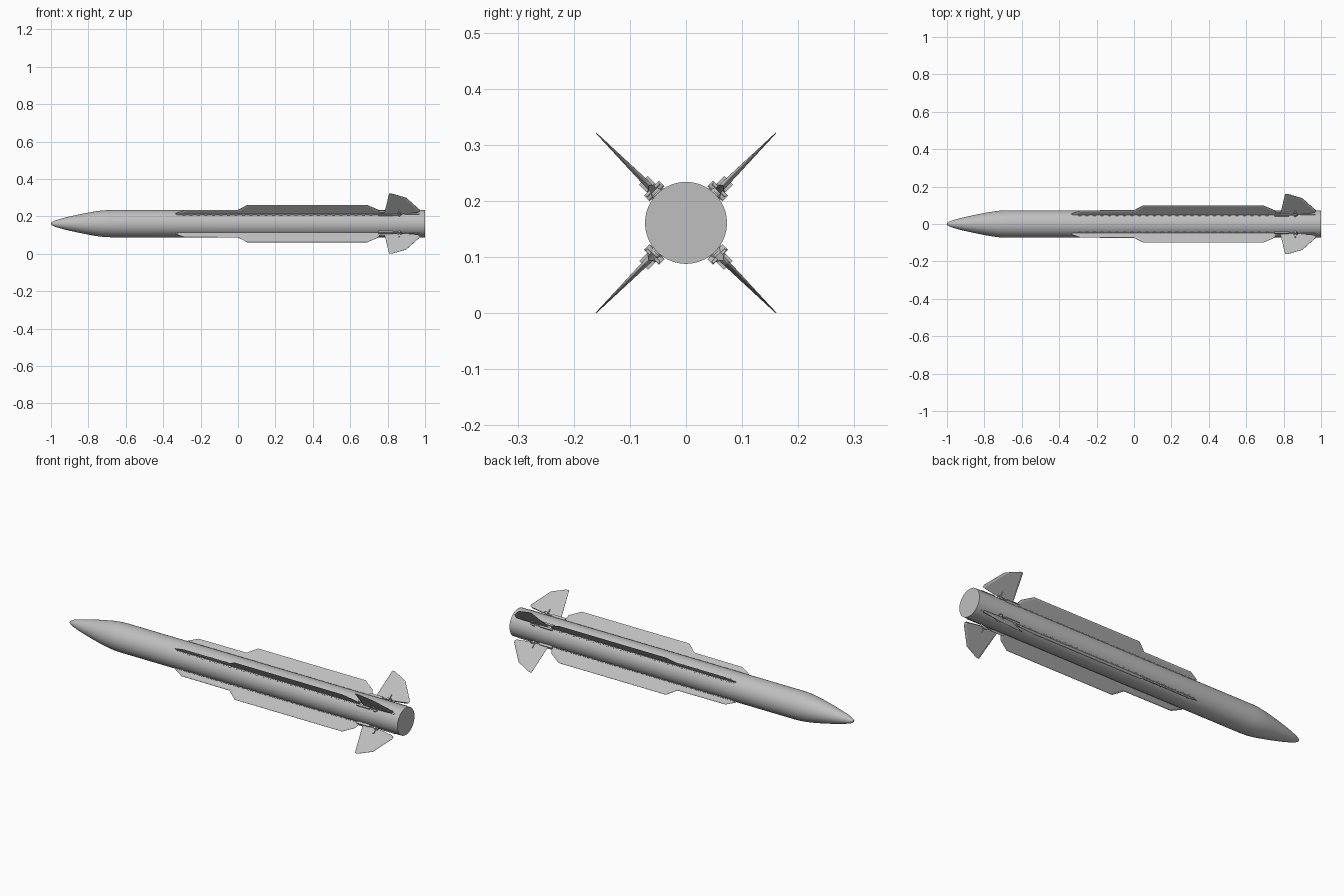
import bpy, bmesh
from math import pi, radians
from mathutils import Matrix, Vector

cube = bpy.data.objects.get("Cube")
if cube:
    bpy.data.objects.remove(cube, do_unlink=True)

AXIS_Z = 0.161
RADIUS = 0.073
QUADRANTS = [("upper_back", 45), ("upper_front", 135),
             ("lower_front", 225), ("lower_back", 315)]

grey = bpy.data.materials.new("light_grey")
grey.use_nodes = True
COLOUR = (0.52, 0.52, 0.52, 1)
grey.diffuse_color = COLOUR
grey.node_tree.nodes["Principled BSDF"].inputs["Base Color"].default_value = COLOUR


def finish(name, bm, angle=0, smooth=False):
    """Turn a mesh built along x, with z radial, into an object around the axis."""
    bmesh.ops.recalc_face_normals(bm, faces=bm.faces)
    turn = Matrix.Translation((0, 0, AXIS_Z)) @ Matrix.Rotation(radians(angle), 4, 'X')
    bm.transform(turn)
    mesh = bpy.data.meshes.new(name)
    bm.to_mesh(mesh)
    bm.free()
    mesh.materials.append(grey)
    obj = bpy.data.objects.new(name, mesh)
    bpy.context.collection.objects.link(obj)
    if smooth:
        bpy.ops.object.select_all(action='DESELECT')
        obj.select_set(True)
        bpy.context.view_layer.objects.active = obj
        bpy.ops.object.shade_smooth_by_angle(angle=radians(35))
    return obj


def plate(outline, inset, root, tip, base, top):
    """Double-sided blade: a thick inner outline chamfered to a thin rim."""
    bm = bmesh.new()
    cx = sum(p[0] for p in outline) / len(outline)

    def thickness(z):
        t = min(max((z - base) / (top - base), 0), 1)
        return root + (tip - root) * t

    rim, sides = [], []
    for x, z in outline:
        rim.append([bm.verts.new((x, s * 0.0006, z)) for s in (-1, 1)])
        xi = x + (inset if x < cx else -inset)
        zi = z if z <= base + 0.001 else z - inset * 0.5
        sides.append([bm.verts.new((xi, s * thickness(zi), zi)) for s in (-1, 1)])
    n = len(outline)
    for i in range(n):
        j = (i + 1) % n
        bm.faces.new((rim[i][0], rim[j][0], rim[j][1], rim[i][1]))
        for s in (0, 1):
            bm.faces.new((rim[i][s], rim[j][s], sides[j][s], sides[i][s]))
    for s in (0, 1):
        bm.faces.new([v[s] for v in sides])
    return bm


def add_box(bm, centre, size):
    bmesh.ops.create_cube(bm, size=1, matrix=Matrix.Translation(centre)
                          @ Matrix.Diagonal(Vector(size).to_4d()))


def add_rod(bm, centre, radius, length, axis):
    turn = Matrix.Rotation(pi / 2, 4, 'X') if axis == 'Y' else (
        Matrix.Rotation(pi / 2, 4, 'Y') if axis == 'X' else Matrix())
    bmesh.ops.create_cone(bm, cap_ends=True, segments=12, radius1=radius,
                          radius2=radius, depth=length,
                          matrix=Matrix.Translation(centre) @ turn)


# Body: pointed nose running into a plain tube, spun around the x axis
profile = [(-1, 0), (-0.998, 0.006), (-0.99, 0.011), (-0.975, 0.018), (-0.94, 0.028),
           (-0.9, 0.038), (-0.85, 0.049), (-0.8, 0.059), (-0.76, 0.066),
           (-0.72, 0.071), (-0.68, RADIUS), (1, RADIUS), (1, 0)]
bm = bmesh.new()
verts = [bm.verts.new((x, 0, r)) for x, r in profile]
edges = [bm.edges.new(pair) for pair in zip(verts, verts[1:])]
bmesh.ops.spin(bm, geom=verts + edges, axis=(1, 0, 0), cent=(0, 0, 0),
               angle=2 * pi, steps=64)
bmesh.ops.remove_doubles(bm, verts=bm.verts, dist=0.0001)
finish("body", bm, smooth=True)

wing_outline = [(-0.335, 0.070), (-0.335, 0.079), (-0.285, 0.103), (0.0, 0.104),
                (0.05, 0.141), (0.69, 0.141), (0.75, 0.105), (0.765, 0.070)]
fin_outline = [(0.783, 0.080), (0.808, 0.227), (0.825, 0.226), (0.900, 0.195),
               (0.972, 0.104), (0.972, 0.094), (0.90, 0.080)]

for place, angle in QUADRANTS:
    # Long strake and main wing
    finish("wing_" + place, plate(wing_outline, 0.012, 0.004, 0.002, 0.07, 0.141), angle)

    # Steering fin, tapering towards its tip
    finish("tail_fin_" + place, plate(fin_outline, 0.010, 0.0065, 0.0008, 0.08, 0.227), angle)

    # Wing root rail with a row of small fasteners on each side
    bm = bmesh.new()
    add_box(bm, (0.21, 0, 0.072), (1.08, 0.012, 0.008))
    for i in range(26):
        for side in (-1, 1):
            add_box(bm, (-0.29 + i * 0.04, side * 0.008, 0.0725), (0.016, 0.005, 0.003))
    finish("wing_root_rail_" + place, bm, angle)

    # Fin actuator: housings, cross pin, pivot and rear latch
    bm = bmesh.new()
    for side in (-1, 1):
        add_box(bm, (0.79, side * 0.010, 0.076), (0.075, 0.009, 0.014))
        add_rod(bm, (0.84, side * 0.010, 0.077), 0.003, 0.04, 'X')
        add_rod(bm, (0.862, side * 0.010, 0.080), 0.007, 0.018, 'Y')
        add_box(bm, (0.862, side * 0.008, 0.093), (0.010, 0.006, 0.028))
    add_rod(bm, (0.862, 0, 0.078), 0.011, 0.022, 'Z')
    add_rod(bm, (0.875, 0, 0.084), 0.003, 0.032, 'Y')
    add_box(bm, (0.93, 0, 0.073), (0.08, 0.008, 0.006))
    finish("fin_actuator_" + place, bm, angle)
